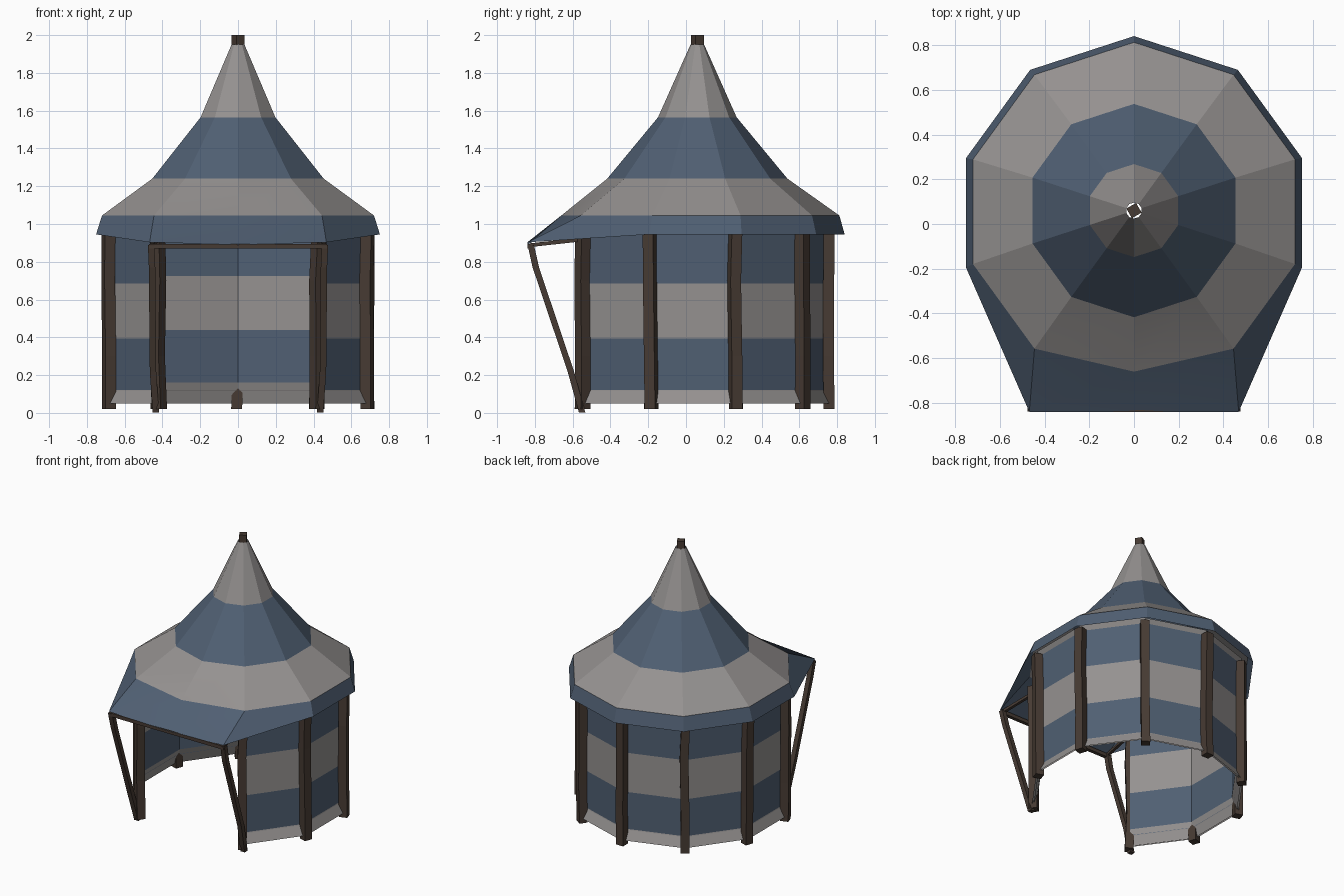
import bpy, bmesh, math, random
from mathutils import Vector

if "Cube" in bpy.data.objects:
    bpy.data.objects.remove(bpy.data.objects["Cube"])

random.seed(4)
N = 10


def material(name, rgb):
    m = bpy.data.materials.new(name)
    m.diffuse_color = (*rgb, 1)
    m.use_nodes = True
    m.node_tree.nodes["Principled BSDF"].inputs["Base Color"].default_value = m.diffuse_color
    return m


GREY = material("grey canvas", (0.30, 0.285, 0.28))
BLUE = material("blue canvas", (0.08, 0.115, 0.17))
WOOD = material("dark wood", (0.062, 0.043, 0.033))


def finish(bm, name, mats):
    me = bpy.data.meshes.new(name)
    bm.to_mesh(me)
    bm.free()
    ob = bpy.data.objects.new(name, me)
    bpy.context.collection.objects.link(ob)
    for m in mats:
        me.materials.append(m)
    return ob


def polar(r, deg, z, cy):
    a = math.radians(deg)
    return Vector((r * math.cos(a), cy + r * math.sin(a), z))


def loft(bm, rings, colours, closed):
    """Skin a list of rings; one colour index per band."""
    rows = [[bm.verts.new(p) for p in ring] for ring in rings]
    n = len(rows[0])
    for lo, hi, c in zip(rows, rows[1:], colours):
        for i in range(n if closed else n - 1):
            j = (i + 1) % n
            bm.faces.new((lo[i], lo[j], hi[j], hi[i])).material_index = c
    return rows


def beam(name, path, w, side, out):
    """Square timber swept along a path."""
    bm = bmesh.new()
    s, o = side.normalized() * w / 2, out.normalized() * w / 2
    rings = [[p - s - o, p + s - o, p + s + o, p - s + o] for p in path]
    rows = loft(bm, rings, [0] * (len(path) - 1), True)
    bm.faces.new(rows[0])
    bm.faces.new(rows[-1])
    bmesh.ops.recalc_face_normals(bm, faces=bm.faces)
    return finish(bm, name, [WOOD])


# Roof: striped ten-sided cone, its eave drawn forward into a porch canopy
angles = [-90 + 360 / N * i for i in range(N)]
profile = [(0.79, 0.945, 0.05), (0.757, 1.045, 0.055), (0.477, 1.24, 0.06),
           (0.208, 1.565, 0.06), (0.036, 1.95, 0.06)]
rings = [[polar(r, a, z, cy) for a in angles] for r, z, cy in profile]
rings[0][0] = Vector((0, -0.84, 0.89))
rings[0][1] = Vector((0.468, -0.84, 0.903))
rings[0][-1] = Vector((-0.468, -0.84, 0.903))
rings[1][0].y = -0.66
bm = bmesh.new()
loft(bm, rings, [1, 0, 1, 0], True)
roof = finish(bm, "roof", [GREY, BLUE])
bpy.context.view_layer.objects.active = roof
roof.select_set(True)
bpy.ops.object.shade_smooth_by_angle(angle=math.radians(14))

# Walls: eight striped panels, open at the front, outer and inner cloth
CY, R = 0.035, 0.72
posts = [-54 + 36 * i for i in range(9)]


def wall(name, dr, bands, flip):
    bm = bmesh.new()
    prof = [(0.73, 0.05), (0.695, bands[0]), (0.695, bands[1]),
            (0.695, bands[2]), (0.70, 0.96), (0.72, 0.99)]
    loft(bm, [[polar(r - dr, a, z, CY) for a in posts] for r, z in prof],
         [0, 1, 0, 1, 0], False)
    if flip:
        bmesh.ops.reverse_faces(bm, faces=bm.faces)
    finish(bm, name, [GREY, BLUE])


wall("wall_outside", 0, (0.12, 0.395, 0.685), False)
wall("wall_inside", 0.012, (0.16, 0.44, 0.725), True)

# Upright posts, slightly crooked
for i, a in enumerate(posts):
    out = polar(1, a, 0, 0)
    side = Vector((-out.y, out.x, 0))
    path = []
    for z in (0.02, 0.3, 0.7, 0.96):
        wob = random.uniform(-0.008, 0.008)
        path.append(polar(R, a, z, CY) + side * wob + out * random.uniform(-0.004, 0.004))
    beam(f"wall_post_{i + 1}", path, 0.058, side, out)

# Porch: leaning struts, front rail and side rails
X, Y, Z = Vector((1, 0, 0)), Vector((0, 1, 0)), Vector((0, 0, 1))
for s, n in ((-1, "left"), (1, "right")):
    beam(f"porch_strut_{n}",
         [Vector((s * 0.435, -0.55, 0.003)), Vector((s * 0.45, -0.61, 0.22)),
          Vector((s * 0.455, -0.795, 0.77)), Vector((s * 0.46, -0.822, 0.89))],
         0.034, X, Y)
    beam(f"porch_side_rail_{n}",
         [Vector((s * 0.455, -0.825, 0.888)), Vector((s * 0.425, -0.55, 0.918))],
         0.02, X, Z)
beam("porch_front_rail", [Vector((-0.47, -0.825, 0.882)), Vector((0.47, -0.825, 0.882))],
     0.026, Y, Z)

# Pole tip poking through the roof peak
o = polar(1, 30, 0, 0)
beam("roof_pole", [Vector((0, 0.06, 1.86)), Vector((0, 0.06, 2.0))], 0.05,
     Vector((-o.y, o.x, 0)), o)
